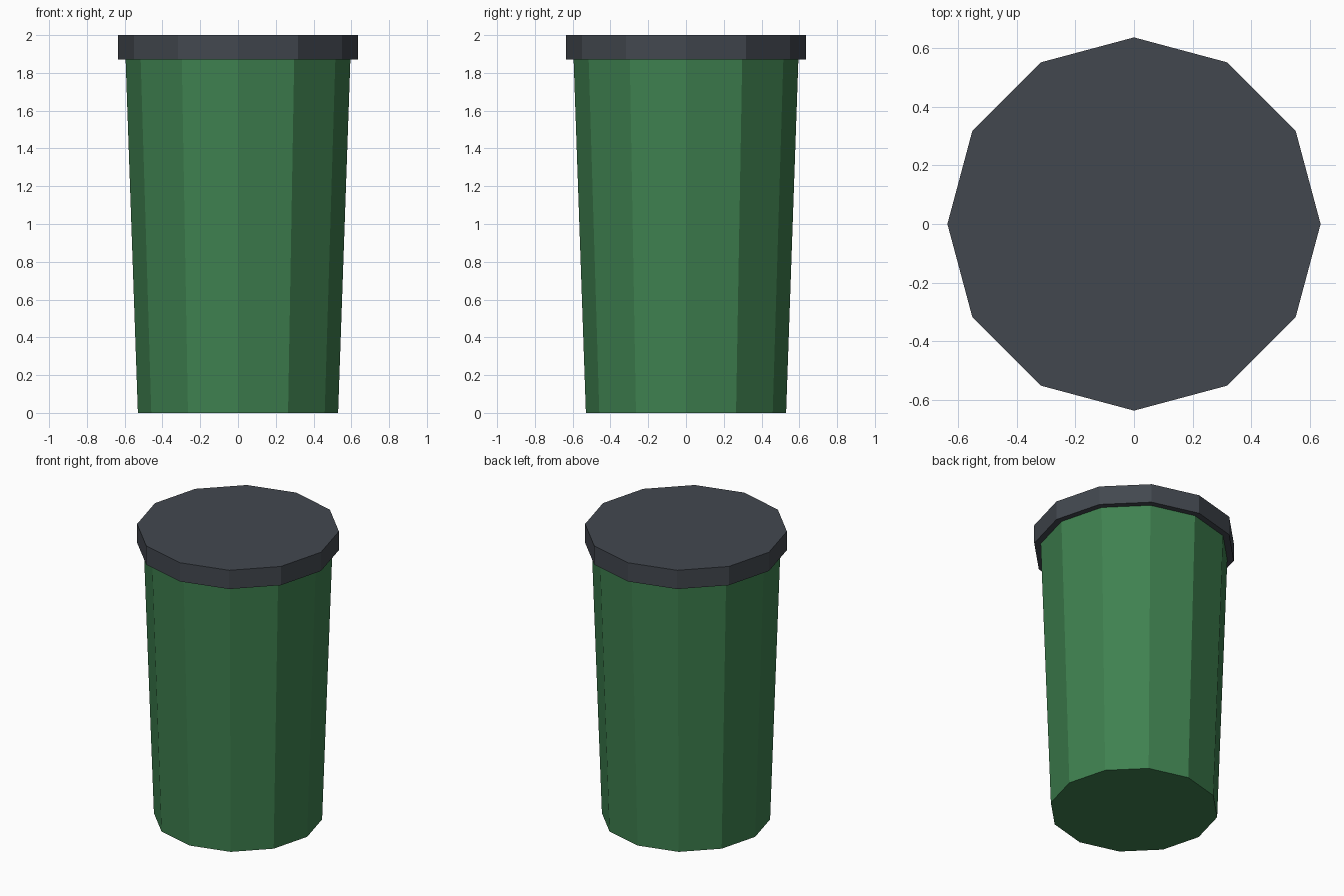
import bpy
import bmesh
from mathutils import Matrix

SIDES = 12
LID_BASE = 1.87
HEIGHT = 2.0

default_cube = bpy.data.objects.get("Cube")
if default_cube:
    bpy.data.objects.remove(default_cube, do_unlink=True)


def make_material(name, color):
    mat = bpy.data.materials.new(name)
    mat.use_nodes = True
    mat.diffuse_color = color
    bsdf = next(n for n in mat.node_tree.nodes if n.type == 'BSDF_PRINCIPLED')
    bsdf.inputs["Base Color"].default_value = color
    return mat


def make_drum(name, bottom_radius, top_radius, z_low, z_high, mat):
    """Capped, flat-shaded prism with a corner on each axis."""
    bm = bmesh.new()
    bmesh.ops.create_cone(
        bm, cap_ends=True, cap_tris=False, segments=SIDES,
        radius1=bottom_radius, radius2=top_radius, depth=z_high - z_low,
        matrix=Matrix.Translation((0, 0, (z_low + z_high) / 2)))
    mesh = bpy.data.meshes.new(name)
    bm.to_mesh(mesh)
    bm.free()
    mesh.materials.append(mat)
    obj = bpy.data.objects.new(name, mesh)
    bpy.context.collection.objects.link(obj)
    return obj


green = make_material("bin green", (0.05, 0.22, 0.08, 1))
charcoal = make_material("lid charcoal", (0.055, 0.064, 0.078, 1))

# Tapered container
make_drum("bin_body", 0.53, 0.595, 0, LID_BASE, green)

# Overhanging flat lid
make_drum("bin_lid", 0.636, 0.636, LID_BASE, HEIGHT, charcoal)
